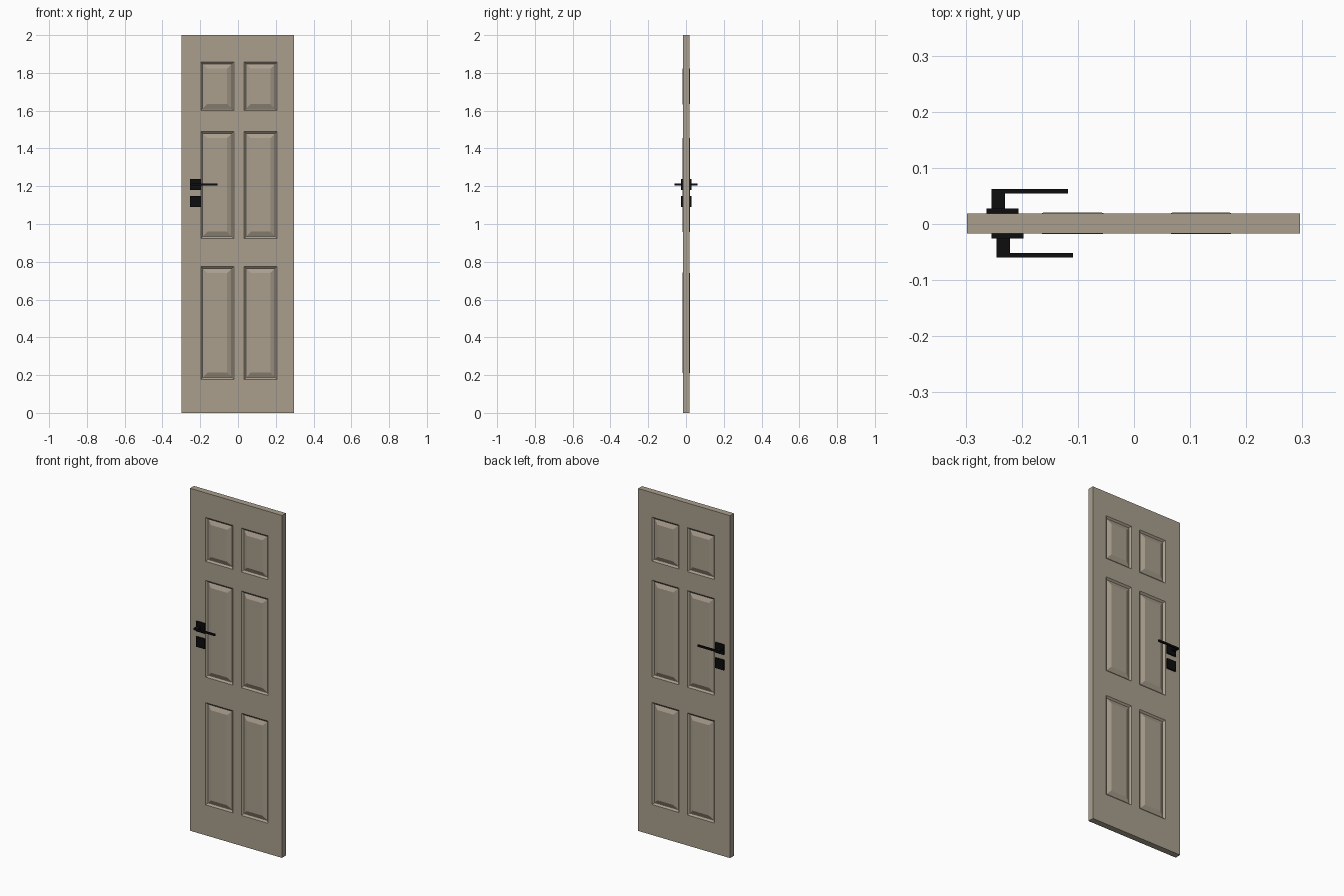
import bpy
import bmesh
from mathutils import Vector

if "Cube" in bpy.data.objects:
    bpy.data.objects.remove(bpy.data.objects["Cube"])


def material(name, rgb):
    m = bpy.data.materials.new(name)
    m.diffuse_color = (*rgb, 1)
    m.use_nodes = True
    m.node_tree.nodes["Principled BSDF"].inputs["Base Color"].default_value = m.diffuse_color
    return m


TAUPE = material("taupe_paint", (0.40, 0.345, 0.27))
BLACK = material("black_metal", (0.004, 0.004, 0.004))


def finish(bm, name, mat):
    bmesh.ops.recalc_face_normals(bm, faces=bm.faces)
    me = bpy.data.meshes.new(name)
    bm.to_mesh(me)
    bm.free()
    me.materials.append(mat)
    ob = bpy.data.objects.new(name, me)
    bpy.context.collection.objects.link(ob)
    return ob


def add_box(bm, x, y, z):
    verts = bmesh.ops.create_cube(bm, size=1)["verts"]
    for v in verts:
        v.co = Vector([r[0] + (c + 0.5) * (r[1] - r[0]) for r, c in zip((x, y, z), v.co)])


# Door slab, cut into a grid whose panel cells are sunk and raised on both faces
FRONT, BACK = -0.017, 0.019
COLS = [(-0.197, -0.022), (0.033, 0.206)]
ROWS = [(0.178, 0.775), (0.924, 1.489), (1.60, 1.857)]
bm = bmesh.new()
add_box(bm, (-0.298, 0.296), (FRONT, BACK), (0, 2))
for cuts, axis in ((COLS, Vector((1, 0, 0))), (ROWS, Vector((0, 0, 1)))):
    for c in (c for pair in cuts for c in pair):
        bmesh.ops.bisect_plane(bm, geom=bm.verts[:] + bm.edges[:] + bm.faces[:],
                               plane_co=axis * c, plane_no=axis)
bmesh.ops.recalc_face_normals(bm, faces=bm.faces)


def in_panel(f):
    c = f.calc_center_median()
    return (abs(f.normal.y) > 0.9 and any(a < c.x < b for a, b in COLS)
            and any(a < c.z < b for a, b in ROWS))


panels = [f for f in bm.faces if in_panel(f)]
# moulding steps: narrow groove, broad slope, thin lip around the raised field
for thick, depth in ((0.010, -0.009), (0.003, 0.0), (0.022, 0.0102)):
    bmesh.ops.inset_individual(bm, faces=panels, thickness=thick, depth=depth,
                               use_even_offset=True)
finish(bm, "door_slab", TAUPE)


# Handle sets: lever rose, neck and lever, plus the lock plate below
def handle_set(side, x0, face, s):
    def out(a, b):
        return tuple(sorted((face + s * a, face + s * b)))

    for part, z in (("lever_rose", 1.18), ("lock_plate", 1.09)):
        bm = bmesh.new()
        add_box(bm, (x0, x0 + 0.057), out(-0.001, 0.009), (z, z + 0.058))
        finish(bm, f"{side}_{part}", BLACK)
    bm = bmesh.new()
    add_box(bm, (x0 + 0.009, x0 + 0.033), out(0.008, 0.043), (1.203, 1.214))
    add_box(bm, (x0 + 0.033, x0 + 0.145), out(0.035, 0.043), (1.203, 1.214))
    finish(bm, f"{side}_lever", BLACK)


handle_set("front", -0.254, FRONT, -1)
handle_set("back", -0.263, BACK, 1)
